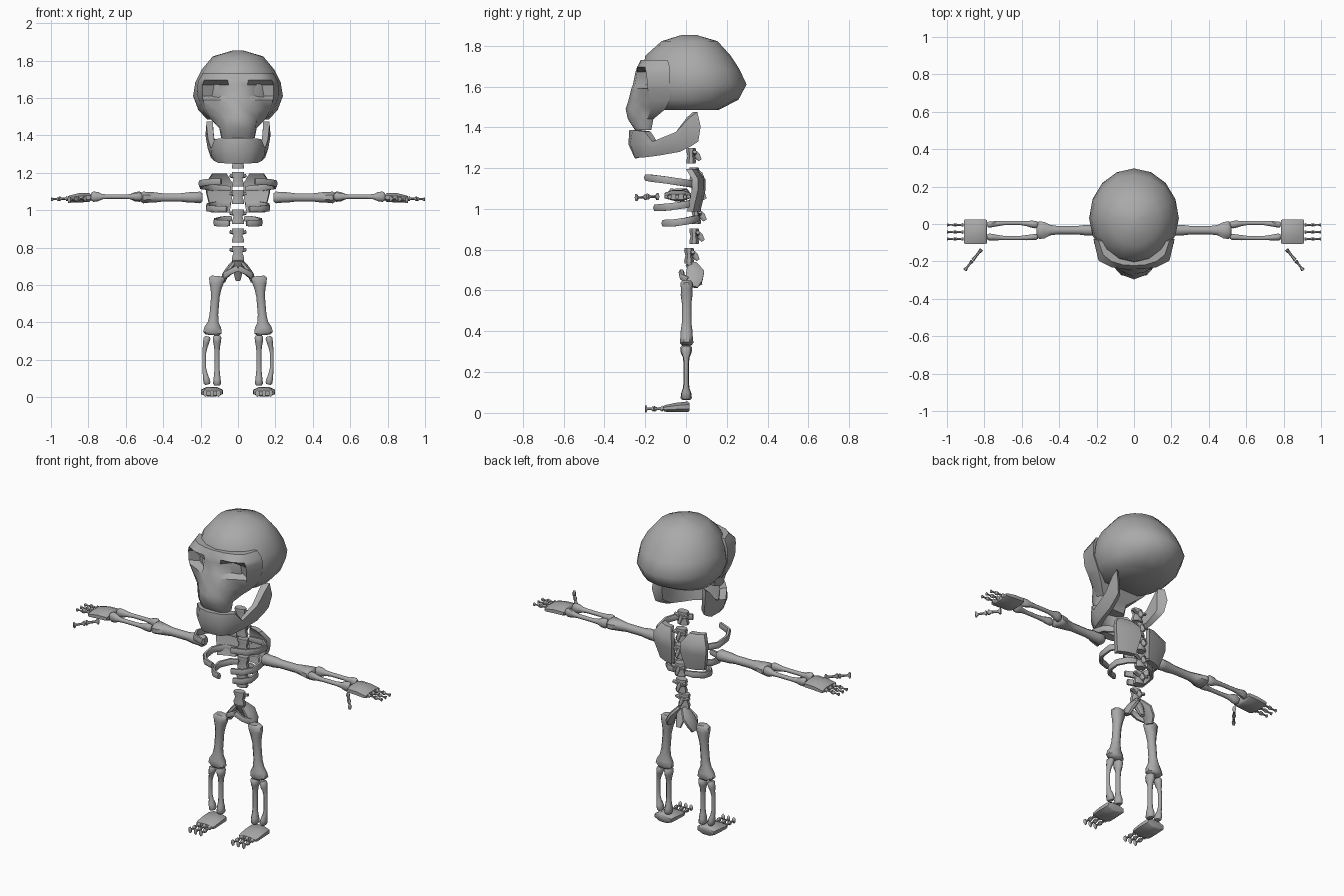
import bpy, bmesh, math
from mathutils import Vector

bone_mat = bpy.data.materials.new("bone_grey")
bone_mat.diffuse_color = (0.4, 0.4, 0.4, 1)


def loft(name, rings, s=1, angle=50):
    """Skin closed rings of equal length, cap both ends."""
    bm = bmesh.new()
    vs = [[bm.verts.new((p[0] * s, p[1], p[2])) for p in r] for r in rings]
    n = len(vs[0])
    for a, b in zip(vs, vs[1:]):
        for i in range(n):
            j = (i + 1) % n
            bm.faces.new((a[i], a[j], b[j], b[i]))
    bm.faces.new(vs[0])
    bm.faces.new(vs[-1])
    bmesh.ops.recalc_face_normals(bm, faces=bm.faces)
    for f in bm.faces:
        f.smooth = True
    me = bpy.data.meshes.new(name)
    bm.to_mesh(me)
    bm.free()
    me.set_sharp_from_angle(angle=math.radians(angle))
    me.materials.append(bone_mat)
    ob = bpy.data.objects.new(name, me)
    bpy.context.collection.objects.link(ob)
    return ob


def tube(name, pts, radii, u, s=1, n=8):
    """Elliptical tube along points; radii are (along u, across u)."""
    pts = [Vector(p) for p in pts]
    rings = []
    for i, p in enumerate(pts):
        d = (pts[min(i + 1, len(pts) - 1)] - pts[max(i - 1, 0)]).normalized()
        v = d.cross(Vector(u)).normalized()
        w = v.cross(d)
        a, b = radii[i]
        ring = []
        for k in range(n):
            t = 2 * math.pi * (k + 0.5) / n
            ring.append(p + w * a * math.cos(t) + v * b * math.sin(t))
        rings.append(ring)
    return loft(name, rings, s)


def bone(name, p, q, r, e1, e2, u, s=1, bow=(0, 0, 0), n=8):
    """Long bone: thin shaft r with knobs e1 and e2 at the ends."""
    p, q, bow = Vector(p), Vector(q), Vector(bow)
    mix = lambda e, k: (e[0] * k, e[1] * k)
    mid = (r, r)
    st = [(0, mix(e1, .7)), (.04, e1), (.13, mix(e1, .9)), (.22, (r * 1.25, r * 1.25)), (.35, mid),
          (.65, mid), (.78, (r * 1.25, r * 1.25)), (.87, mix(e2, .9)), (.96, e2), (1, mix(e2, .7))]
    pts = [p.lerp(q, t) + bow * math.sin(math.pi * t) for t, _ in st]
    return tube(name, pts, [x for _, x in st], u, s, n)


X, Y, Z = (1, 0, 0), (0, 1, 0), (0, 0, 1)

# cranium: (z, half width, front y, back y)
rings = []
for z, w, f, b in [(1.853, .03, -.02, .05), (1.822, .135, -.12, .155), (1.75, .195, -.2, .22),
                   (1.685, .228, -.21, .262), (1.61, .24, -.21, .297), (1.535, .212, -.2, .257),
                   (1.485, .165, -.16, .16)]:
    c = .03
    ring = []
    for k in range(16):
        t = 2 * math.pi * k / 16
        y = math.sin(t)
        ring.append((w * math.cos(t), c + y * ((b - c) if y > 0 else (c - f)), z))
    rings.append(ring)
loft("cranium", rings, angle=60)

# face: half outline per height, from the centre front outward, with sunk eye sockets
face = [
    (1.73, [(0, -.222), (.06, -.218), (.12, -.2), (.165, -.165), (.19, -.09)]),
    (1.695, [(0, -.24), (.055, -.24), (.12, -.232), (.182, -.2), (.21, -.08)]),
    (1.67, [(0, -.248), (.05, -.24), (.12, -.16), (.19, -.195), (.217, -.08)]),
    (1.61, [(0, -.26), (.055, -.25), (.12, -.15), (.19, -.19), (.217, -.08)]),
    (1.59, [(0, -.268), (.055, -.258), (.12, -.22), (.187, -.188), (.21, -.08)]),
    (1.53, [(0, -.283), (.045, -.262), (.1, -.235), (.17, -.175), (.185, -.08)]),
    (1.49, [(0, -.296), (.065, -.272), (.1, -.225), (.15, -.17), (.15, -.1)]),
    (1.44, [(0, -.285), (.06, -.273), (.095, -.238), (.1, -.19), (.08, -.16)]),
    (1.387, [(0, -.25), (.05, -.247), (.085, -.225), (.09, -.19), (.07, -.17)])]
loft("face_and_upper_jaw",
     [[(x, y, z) for x, y in h] + [(-x, y, z) for x, y in reversed(h[1:])] for z, h in face], angle=45)

# lower jaw: (top x, top y, top z, bottom x, bottom y, bottom z)
jaw = [(.168, .056, 1.475, .16, .06, 1.33), (.168, .02, 1.45, .155, .03, 1.31),
       (.16, -.05, 1.377, .145, -.03, 1.28), (.145, -.165, 1.33, .125, -.13, 1.262),
       (.125, -.205, 1.38, .105, -.2, 1.253), (.07, -.262, 1.386, .06, -.25, 1.25),
       (0, -.278, 1.387, 0, -.25, 1.246)]
jaw += [(-a, b, c, -d, e, f) for a, b, c, d, e, f in reversed(jaw[:-1])]
rings = []
for a, b, c, d, e, f in jaw:
    m = (a * .53 + d * .53, b * .55 + e * .55 + .008, (c + f) / 2)
    rings.append([(a, b, c), m, (d, e, f),
                  (d * .8, e * .8 - .01, f + .01), (a * .8, b * .8 - .01, c)])
loft("lower_jaw", rings, angle=45)

# spine
for i, (y, z) in enumerate([(.025, 1.26), (.04, 1.165), (.05, 1.07), (.05, .965), (.04, .865), (.015, .77)]):
    k = "vertebra_%d" % (i + 1)
    tube(k + "_body", [(0, y, z + h) for h in (-.038, -.025, 0, .025, .038)],
         [(.034, .024), (.036, .026), (.026, .019), (.036, .026), (.034, .024)], X)
    tube(k + "_spine", [(0, y + .01, z + .012), (0, y + .03, z), (0, y + .044, z - .022)],
         [(.012, .02), (.01, .016), (.006, .009)], X, n=6)
    tube(k + "_wings", [(-.044, y + .018, z + .02), (0, y + .012, z + .008), (.044, y + .018, z + .02)],
         [(.01, .009), (.014, .012), (.01, .009)], Y, n=6)

# sacrum
tube("sacrum", [(0, .015, .735), (0, .04, .69), (0, .07, .625)], [(.036, .022), (.032, .022), (.014, .012)], X)

ribs = [[(.04, .05, 1.115), (.13, .045, 1.12), (.195, -.02, 1.13), (.2, -.1, 1.142), (.165, -.165, 1.15), (.09, -.195, 1.154)],
        [(.04, .05, 1.03), (.11, .045, 1.03), (.16, -.01, 1.02), (.16, -.08, 1.01), (.12, -.13, 1.006), (.06, -.15, 1.005)],
        [(.035, .06, .955), (.08, .045, .95), (.12, 0, .94), (.12, -.055, .932), (.09, -.095, .93), (.045, -.11, .93)]]

for side, s in (("right", 1), ("left", -1)):
    P = side + "_"
    # ribs
    for i, r in enumerate(ribs):
        tube(P + "rib_%d" % (i + 1), r, [(.016, .01)] + [(.02, .013)] * 4 + [(.018, .012)], Z, s, 6)

    # shoulder blade: (z, inner x, outer x, inner y, outer y)
    rings = []
    for z, a, b, ya, yb in [(1.195, .06, .14, .055, .03), (1.145, .03, .172, .095, .06),
                            (1.09, .028, .17, .095, .058), (.988, .045, .145, .07, .035)]:
        m = (a + b) / 2
        rings.append([(a, ya, z), (m, (ya + yb) / 2 + .008, z), (b, yb, z),
                      (b - .005, yb - .03, z), (m, (ya + yb) / 2 - .025, z), (a, ya - .03, z)])
    loft(P + "shoulder_blade", rings, s, 40)

    # hip
    tube(P + "hip_wing", [(.012, .03, .73), (.045, .045, .69), (.068, .04, .655), (.08, .03, .62)],
         [(.025, .014), (.048, .017), (.045, .018), (.03, .014)], Y, s)
    tube(P + "pubic_bar", [(.07, .01, .65), (.045, -.02, .668), (0, -.022, .69)],
         [(.02, .014), (.016, .014), (.018, .014)], Z, s, 6)

    # arm
    bone(P + "upper_arm", (.19, -.033, 1.068), (.52, -.033, 1.068), .024, (.034, .034), (.052, .034), Y, s)
    bone(P + "radius", (.515, -.068, 1.072), (.785, -.068, 1.072), .012, (.018, .024), (.02, .03), Y, s, (0, -.008, 0))
    bone(P + "ulna", (.515, -.005, 1.072), (.785, -.005, 1.072), .012, (.022, .03), (.018, .026), Y, s, (0, .012, 0))

    # hand
    tube(P + "palm", [(.787, -.041, 1.068), (.795, -.041, 1.068), (.85, -.041, 1.066), (.9, -.041, 1.06), (.91, -.041, 1.06)],
         [(.068, .018), (.07, .026), (.07, .027), (.07, .02), (.068, .014)], Y, s)
    for i, y in enumerate((-.005, -.043, -.08)):
        bone(P + "finger_%d_base" % i, (.912, y, 1.062), (.957, y, 1.061), .006, (.011, .014), (.01, .013), Y, s, n=6)
        bone(P + "finger_%d_tip" % i, (.958, y, 1.06), (1.0, y, 1.058), .005, (.01, .012), (.009, .011), Y, s, n=6)
    bone(P + "thumb_base", (.815, -.135, 1.06), (.862, -.193, 1.06), .007, (.02, .011), (.017, .01), Z, s, n=6)
    bone(P + "thumb_tip", (.864, -.196, 1.058), (.905, -.247, 1.055), .006, (.016, .01), (.02, .011), Z, s, n=6)

    # leg
    bone(P + "thigh", (.112, .003, .648), (.138, .003, .332), .025, (.045, .033), (.054, .036), X, s)
    bone(P + "shin", (.112, .001, .33), (.112, .001, .062), .014, (.025, .032), (.023, .03), X, s)
    bone(P + "calf_bone", (.163, .001, .325), (.163, .001, .068), .011, (.02, .026), (.02, .026), X, s, (.02, 0, 0))

    # foot
    tube(P + "foot", [(.14, .017, .03), (.14, .01, .03), (.14, -.05, .027), (.14, -.1, .022), (.14, -.112, .021)],
         [(.058, .02), (.062, .028), (.064, .024), (.062, .018), (.058, .013)], X, s)
    for i, x in enumerate((.105, .14, .175)):
        bone(P + "toe_%d_base" % i, (x, -.114, .021), (x, -.157, .02), .007, (.012, .015), (.011, .014), X, s, n=6)
        bone(P + "toe_%d_tip" % i, (x, -.158, .02), (x, -.2, .02), .006, (.011, .014), (.012, .02), X, s, n=6)
